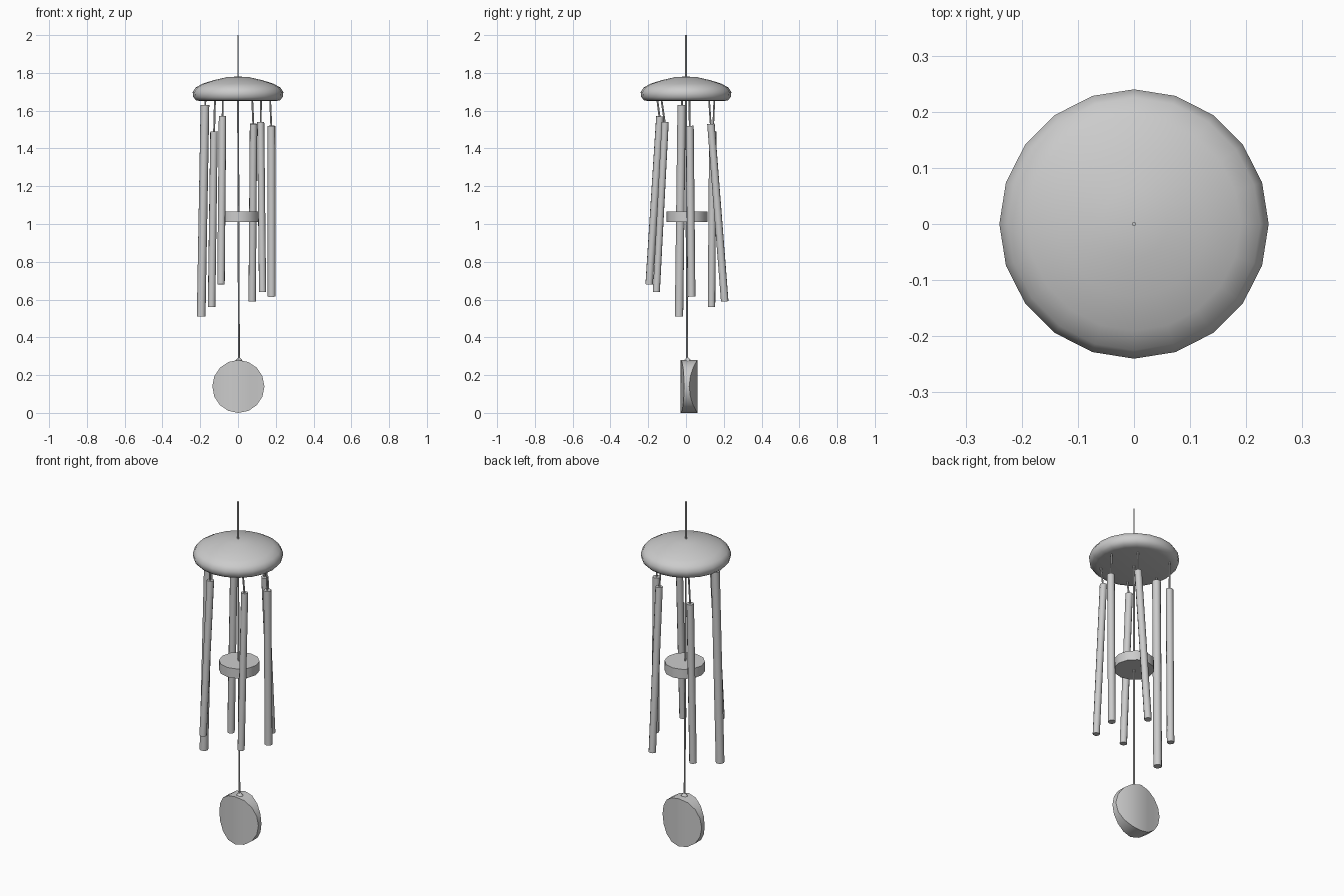
import bpy, bmesh, math
from mathutils import Vector

if "Cube" in bpy.data.objects:
    bpy.data.objects.remove(bpy.data.objects["Cube"])


def finish(name, bm, angle=40):
    bmesh.ops.remove_doubles(bm, verts=bm.verts, dist=1e-5)
    bmesh.ops.recalc_face_normals(bm, faces=bm.faces)
    mesh = bpy.data.meshes.new(name)
    bm.to_mesh(mesh)
    bm.free()
    obj = bpy.data.objects.new(name, mesh)
    bpy.context.collection.objects.link(obj)
    bpy.ops.object.select_all(action='DESELECT')
    obj.select_set(True)
    bpy.context.view_layer.objects.active = obj
    bpy.ops.object.shade_smooth_by_angle(angle=math.radians(angle))
    return obj


def rod(name, a, b, radius, sides):
    """Closed cylinder running from point a to point b."""
    a, b = Vector(a), Vector(b)
    bm = bmesh.new()
    bmesh.ops.create_cone(bm, cap_ends=True, segments=sides, radius1=radius,
                          radius2=radius, depth=(b - a).length)
    turn = (b - a).to_track_quat('Z', 'Y').to_matrix().to_4x4()
    bmesh.ops.transform(bm, matrix=turn, verts=bm.verts)
    bmesh.ops.translate(bm, vec=(a + b) / 2, verts=bm.verts)
    return finish(name, bm, 50)


# Domed top, turned from a profile
profile = [(0, 1.65), (0.195, 1.65), (0.222, 1.655), (0.237, 1.672), (0.24, 1.698),
           (0.225, 1.722), (0.19, 1.742), (0.13, 1.761), (0.06, 1.777), (0, 1.781)]
bm = bmesh.new()
verts = [bm.verts.new((r, 0, z)) for r, z in profile]
edges = [bm.edges.new(pair) for pair in zip(verts, verts[1:])]
bmesh.ops.spin(bm, geom=verts + edges, cent=(0, 0, 0), axis=(0, 0, 1),
               angle=math.tau, steps=20)
finish("dome_top", bm)

# Chime tubes: string top (x, y), tube top, tube bottom, radius
chimes = [
    ((-0.172, -0.02), (-0.175, -0.023, 1.63), (-0.195, -0.037, 0.51), 0.023),
    ((-0.122, 0.15), (-0.127, 0.142, 1.49), (-0.14, 0.135, 0.56), 0.02),
    ((-0.08, -0.152), (-0.082, -0.138, 1.57), (-0.09, -0.195, 0.68), 0.02),
    ((0.075, 0.122), (0.082, 0.132, 1.53), (0.075, 0.205, 0.59), 0.02),
    ((0.122, -0.13), (0.12, -0.11, 1.54), (0.13, -0.157, 0.64), 0.019),
    ((0.17, 0.018), (0.177, 0.02, 1.52), (0.178, 0.029, 0.615), 0.021),
]
for i, (hook, top, bottom, radius) in enumerate(chimes, 1):
    rod(f"chime_tube_{i}", bottom, top, radius, 10)
    rod(f"chime_string_{i}", (top[0], top[1], top[2] - 0.02), (*hook, 1.66), 0.005, 6)

# Hanging cord, in two straight runs
rod("hanger_cord", (0, 0, 1.77), (0, 0, 2.0), 0.004, 6)
rod("centre_cord", (0.005, 0.006, 0.27), (0, 0, 1.77), 0.005, 6)

# Striker disc
rod("striker_disc", (0.004, 0.006, 1.01), (0.004, 0.006, 1.066), 0.108, 12)

# Wind sail: round outline, thick down the middle and thin at both sides
bm = bmesh.new()
R, N, zc = 0.138, 8, 0.14
columns = []
for k in range(N + 1):
    a = math.pi * k / N
    x, h = -R * math.cos(a), zc * math.sin(a)
    s = (x / R + 1) / 2
    mid = 0.035 * (1 - s) + 0.003 * s
    w = 1 - abs(x / R) ** 1.5
    front = (mid - 0.014) * (1 - w) - 0.028 * w
    back = (mid + 0.014) * (1 - w) + 0.062 * w
    columns.append([bm.verts.new((x + 0.002, y, z)) for y, z in
                    ((front, zc - h), (back, zc - h), (back, zc + h), (front, zc + h))])
for c, d in zip(columns, columns[1:]):
    for j in range(4):
        n = (j + 1) % 4
        bm.faces.new((c[j], c[n], d[n], d[j]))
bm.faces.new(columns[0])
bm.faces.new(columns[-1])
bmesh.ops.dissolve_degenerate(bm, dist=1e-5, edges=bm.edges)
finish("wind_sail", bm)

# Knot where the cord meets the sail
bm = bmesh.new()
bmesh.ops.create_cone(bm, cap_ends=True, segments=8, radius1=0.022, radius2=0.005, depth=0.02)
bmesh.ops.translate(bm, vec=(0.005, 0.008, 0.283), verts=bm.verts)
finish("sail_knot", bm)
